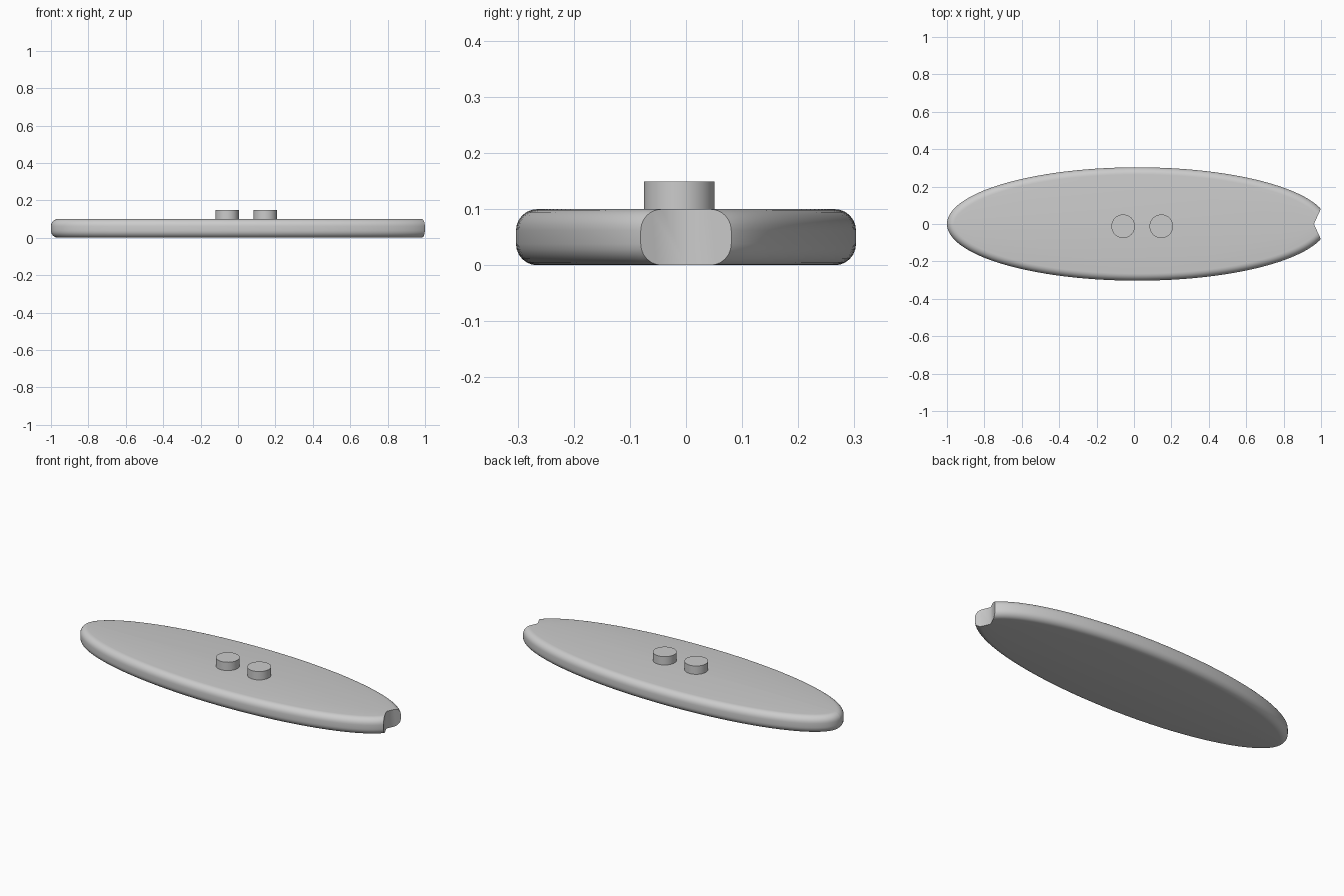
import bpy, bmesh
from math import cos, sin, pi, radians, hypot

cube = bpy.data.objects.get("Cube")
if cube:
    bpy.data.objects.remove(cube, do_unlink=True)

grey = bpy.data.materials.new("plain grey")
grey.use_nodes = True
colour = (0.6, 0.6, 0.6, 1)
grey.diffuse_color = colour
grey.node_tree.nodes["Principled BSDF"].inputs["Base Color"].default_value = colour

CENTRE, LENGTH, WIDTH, THICK = 0.018, 1.018, 0.303, 0.1
ROUND, SEGMENTS, STEPS = 0.038, 128, 6


def finish(obj):
    obj.data.materials.append(grey)
    bpy.ops.object.select_all(action='DESELECT')
    obj.select_set(True)
    bpy.context.view_layer.objects.active = obj
    bpy.ops.object.shade_smooth_by_angle(angle=radians(35))


def outline(bm, inset, z):
    """Ring of vertices: the elliptical outline moved inwards along its normals."""
    ring = []
    for i in range(SEGMENTS):
        a = 2 * pi * i / SEGMENTS
        nx, ny = WIDTH * cos(a), LENGTH * sin(a)
        n = hypot(nx, ny)
        ring.append(bm.verts.new((CENTRE + LENGTH * cos(a) - inset * nx / n,
                                  WIDTH * sin(a) - inset * ny / n, z)))
    return ring


# Board: stacked outlines with rounded rails
bm = bmesh.new()
rings = []
for base, start in ((ROUND, -pi / 2), (THICK - ROUND, 0)):
    for k in range(STEPS + 1):
        t = start + pi / 2 * k / STEPS
        rings.append(outline(bm, ROUND * (1 - cos(t)), base + ROUND * sin(t)))
for low, high in zip(rings, rings[1:]):
    for i in range(SEGMENTS):
        j = (i + 1) % SEGMENTS
        bm.faces.new((low[i], low[j], high[j], high[i]))
bm.faces.new(rings[0][::-1])
bm.faces.new(rings[-1])

# Tail notch: slanted cut, capped, then keep one half for mirroring
cut = bmesh.ops.bisect_plane(bm, geom=bm.verts[:] + bm.edges[:] + bm.faces[:],
                             plane_co=(0.962, 0, 0), plane_no=(0.083, -0.038, 0),
                             clear_outer=True)
rim = [e for e in cut["geom_cut"] if isinstance(e, bmesh.types.BMEdge)]
bmesh.ops.contextual_create(bm, geom=rim)
bmesh.ops.bisect_plane(bm, geom=bm.verts[:] + bm.edges[:] + bm.faces[:],
                       plane_co=(0, 0, 0), plane_no=(0, -1, 0), clear_outer=True)
bmesh.ops.recalc_face_normals(bm, faces=bm.faces)
mesh = bpy.data.meshes.new("board")
bm.to_mesh(mesh)
bm.free()
board = bpy.data.objects.new("board", mesh)
bpy.context.collection.objects.link(board)
finish(board)
mirror = board.modifiers.new("Mirror", 'MIRROR')
mirror.use_axis = (False, True, False)
mirror.use_clip = True
bpy.ops.object.modifier_move_to_index(modifier="Mirror", index=0)

# Two round pegs on the deck
for name, x in (("right_peg", -0.058), ("left_peg", 0.146)):
    bpy.ops.mesh.primitive_cylinder_add(vertices=48, radius=0.063, depth=0.058,
                                        location=(x, -0.012, 0.12))
    peg = bpy.context.object
    peg.name = name
    finish(peg)
